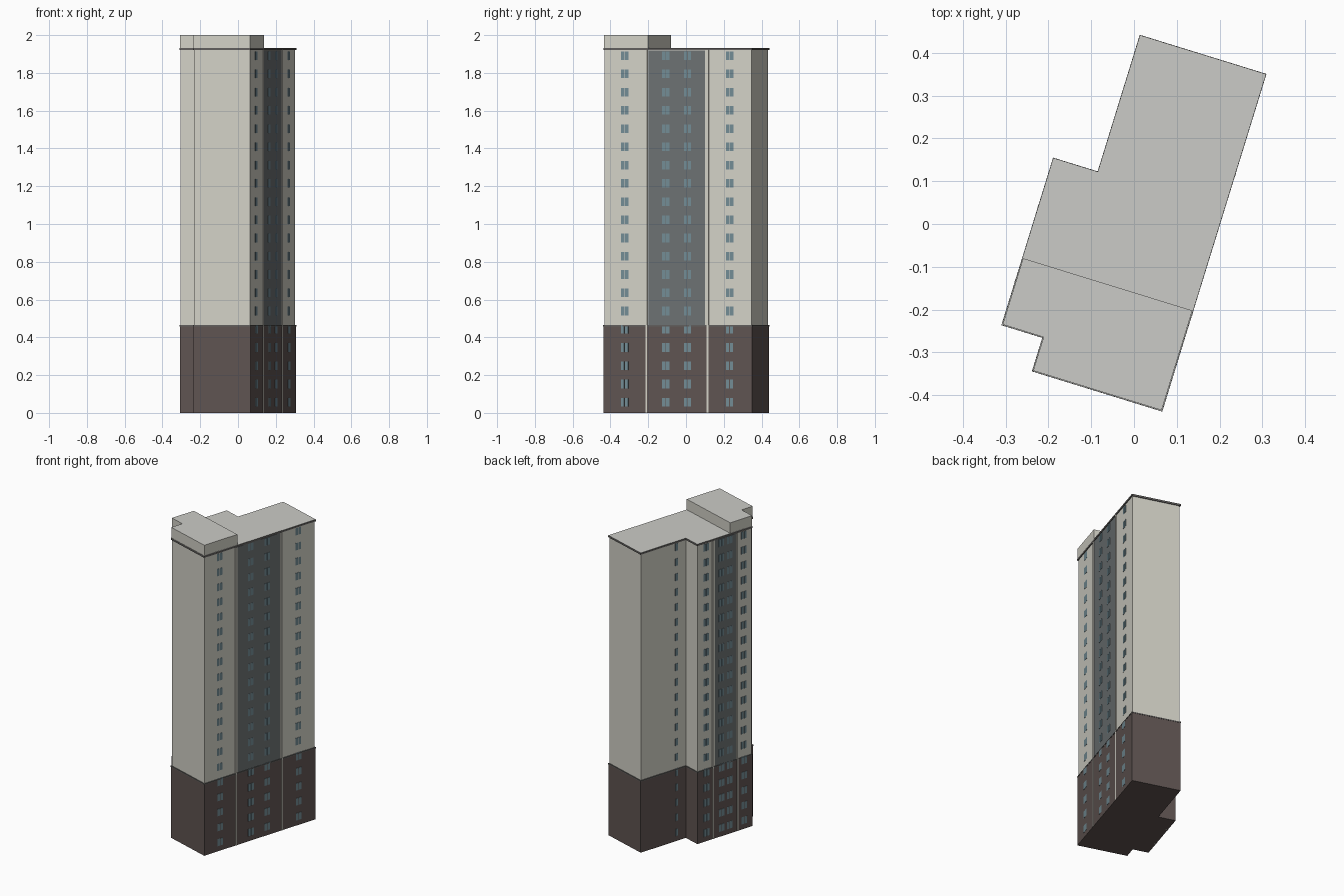
import bpy, bmesh, math
from mathutils import Matrix

if "Cube" in bpy.data.objects:
    bpy.data.objects.remove(bpy.data.objects["Cube"])

ROT = Matrix.Rotation(math.radians(-17.15), 4, 'Z')


def material(name, rgb):
    m = bpy.data.materials.new(name)
    m.diffuse_color = (*rgb, 1)
    m.use_nodes = True
    m.node_tree.nodes["Principled BSDF"].inputs["Base Color"].default_value = m.diffuse_color
    return m


CREAM = material("cream_wall", (0.65, 0.64, 0.57))
BROWN = material("brown_base", (0.115, 0.088, 0.083))
SLATE = material("slate_panel", (0.15, 0.165, 0.17))
GLASS = material("window_glass", (0.17, 0.26, 0.30))
ROOF = material("roof_grey", (0.60, 0.60, 0.57))
TRIM = material("dark_trim", (0.12, 0.115, 0.11))

# Footprint in the tower's own axes, counter-clockwise
XR, XL, XN, XS = 0.191, -0.225, -0.116, -0.125
Y0, Y1, YG, YF = -0.398, 0.425, 0.091, -0.316
PLAN = [(XR, Y0), (XR, Y1), (XN, Y1), (XN, YG), (XL, YG), (XL, YF), (XS, YF), (XS, Y0)]
YP = -0.152
PENT = [(XR, Y0), (XR, YP), (XL, YP), (XL, YF), (XS, YF), (XS, Y0)]
WALL = 0.004      # wall face lies this far inside the base outline


def inset(pts, d):
    out = []
    for i, (x, y) in enumerate(pts):
        nx = ny = 0
        for a, b in ((pts[i - 1], (x, y)), ((x, y), pts[(i + 1) % len(pts)])):
            dx, dy = b[0] - a[0], b[1] - a[1]
            n = math.hypot(dx, dy)
            nx += dy / n
            ny -= dx / n
        out.append((x - d * nx, y - d * ny))
    return out


def finish(name, bm, mats):
    bm.transform(ROT)
    bmesh.ops.recalc_face_normals(bm, faces=bm.faces)
    me = bpy.data.meshes.new(name)
    bm.to_mesh(me)
    bm.free()
    for m in mats:
        me.materials.append(m)
    ob = bpy.data.objects.new(name, me)
    bpy.context.collection.objects.link(ob)


def prism(name, pts, z0, z1, mat, top=None):
    bm = bmesh.new()
    f = bm.faces.new([bm.verts.new((x, y, z0)) for x, y in pts])
    ext = bmesh.ops.extrude_face_region(bm, geom=[f], use_keep_orig=True)
    vs = [v for v in ext["geom"] if isinstance(v, bmesh.types.BMVert)]
    bmesh.ops.translate(bm, verts=vs, vec=(0, 0, z1 - z0))
    for f in bm.faces:
        if top and all(v.co.z > z1 - 1e-5 for v in f.verts):
            f.material_index = 1
    finish(name, bm, [mat, top or mat])


def boxes(name, items, mat):
    bm = bmesh.new()
    for (x0, x1), (y0, y1), (z0, z1) in items:
        m = Matrix.Translation(((x0 + x1) / 2, (y0 + y1) / 2, (z0 + z1) / 2))
        bmesh.ops.create_cube(bm, size=1, matrix=m @ Matrix.Diagonal(
            (abs(x1 - x0), y1 - y0, z1 - z0, 1)))
    finish(name, bm, [mat])


# Main volumes
ZB, ZR = 0.462, 1.932
prism("tower_body", inset(PLAN, WALL), 0.001, 1.92, CREAM)
prism("base_cladding", PLAN, 0, ZB, BROWN)
prism("base_ledge", inset(PLAN, -0.0015), ZB - 0.005, ZB + 0.002, TRIM)
prism("roof_coping", inset(PLAN, -0.001), 1.92, ZR, TRIM, ROOF)
prism("roof_upper_storey", inset(PENT, WALL - 0.003), ZR - 0.004, 2.0, CREAM, ROOF)


# Facades: wall x, outward sign, panel span, window columns, panes per window
FACADES = [
    ("right", XR, 1, (-0.150, 0.164), [-0.281, -0.053, 0.067, 0.300], (-0.011, 0.011)),
    ("left", XL, -1, (-0.197, -0.042), [0.024, -0.088, -0.148, -0.256], (-0.011, 0.011)),
    ("rear_left", XN, -1, None, [0.158], (0,)),
]
for side, x, s, span, columns, offs in FACADES:
    inner = x - s * 0.012
    if span:
        # Dark central panel and the pale strips that border it
        boxes(side + "_dark_panel", [((inner, x - s * 0.0015), span, (ZB, 1.918))], SLATE)
        strips = [((inner, x + s * 0.002), (c - 0.005, c + 0.005), (0.0, 1.92))
                  for c in (span[0] - 0.011, span[1] + 0.015)]
        boxes(side + "_pale_strips", strips, CREAM)
    # Windows on twenty floors
    panes = []
    for floor in range(20):
        z = 0.056 + floor * 0.0966
        for c in columns:
            on_panel = span and span[0] < c < span[1]
            face = 0.0 if z < ZB else (-0.0015 if on_panel else -WALL)
            for o in offs:
                panes.append(((inner, x + s * (face + 0.0015)),
                              (c + o - 0.009, c + o + 0.009), (z - 0.023, z + 0.023)))
    boxes(side + "_windows", panes, GLASS)
